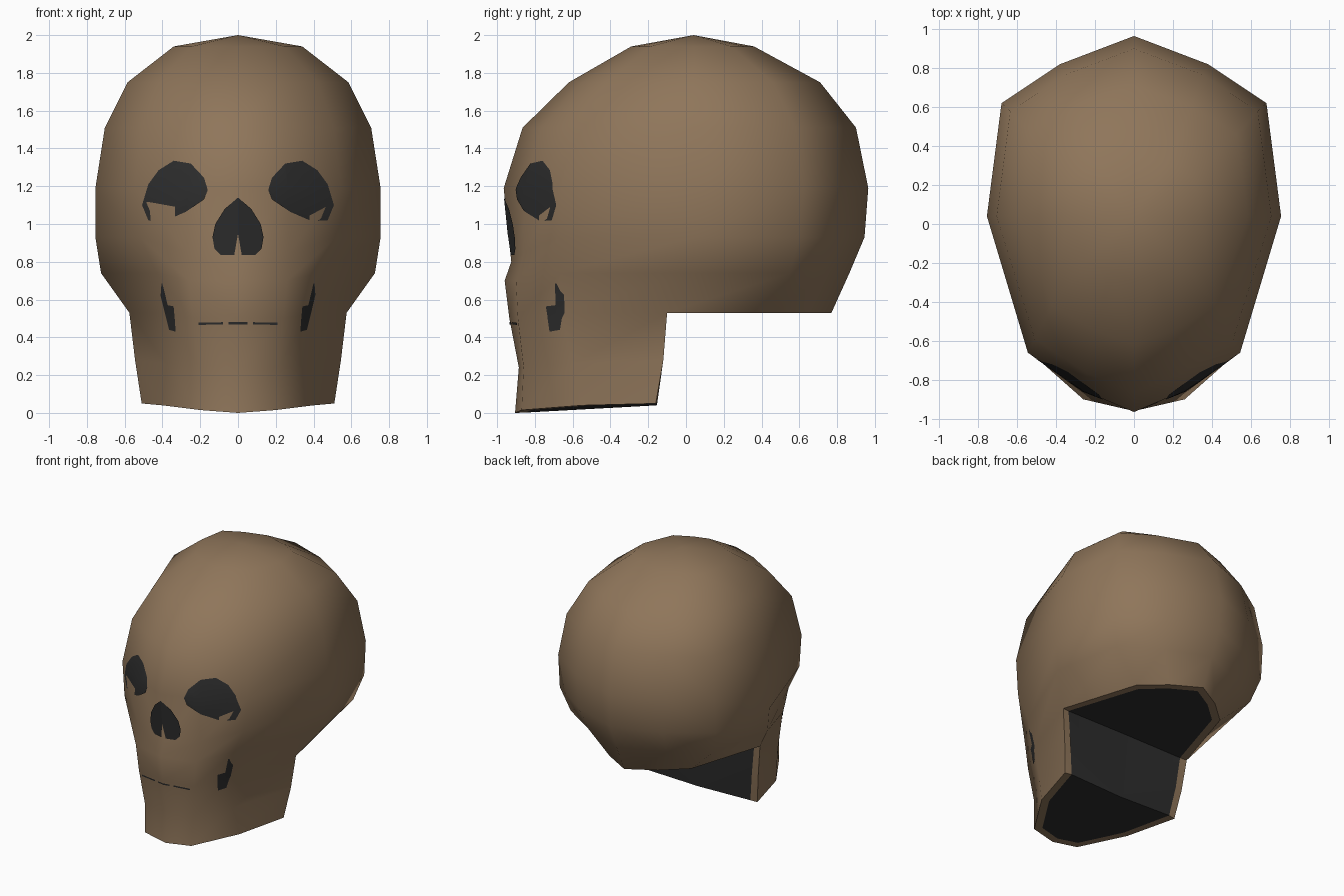
import bpy, bmesh, math
from mathutils import Vector

if "Cube" in bpy.data.objects:
    bpy.data.objects.remove(bpy.data.objects["Cube"])


def material(name, rgb):
    m = bpy.data.materials.new(name)
    m.diffuse_color = (*rgb, 1)
    m.use_nodes = True
    m.node_tree.nodes["Principled BSDF"].inputs["Base Color"].default_value = m.diffuse_color
    return m


bone = material("brown_bone", (0.275, 0.18, 0.103))
dark = material("dark_hollow", (0.026, 0.026, 0.026))


def add_object(name, bm, mats):
    me = bpy.data.meshes.new(name)
    bm.to_mesh(me)
    for m in mats:
        me.materials.append(m)
    ob = bpy.data.objects.new(name, me)
    bpy.context.collection.objects.link(ob)
    return ob


# Half cross-sections, front centre -> side -> back centre
jaw = [
    [(0, -.905, 0), (.2, -.87, .015), (.40, -.55, .04), (.51, -.16, .05)],
    [(0, -.885, .24), (.21, -.86, .24), (.38, -.60, .26), (.545, -.12, .28)],
]
cranium = [
    [(0, -.935, .5), (.24, -.89, .5), (.38, -.66, .53), (.575, -.10, .53),
     (.39, .49, .53), (.21, .65, .53), (0, .77, .53)],
    [(0, -.96, .7), (.26, -.90, .7), (.43, -.665, .74), (.725, .02, .74),
     (.62, .55, .74), (.34, .73, .74), (0, .865, .74)],
    [(0, -.925, .8), (.27, -.86, .85), (.52, -.67, .93), (.755, .04, .93),
     (.68, .60, .93), (.37, .81, .93), (0, .945, .93)],
]
# Widest outline, scaled to make the dome: height, half width, front, back
brow = [(0, -.965), (.26, -.855), (.545, -.66), (.755, .04),
        (.68, .62), (.38, .82), (0, .965)]
for z, w, f, b in [(1.19, .755, -.965, .965), (1.51, .705, -.865, .90),
                   (1.75, .585, -.62, .71), (1.94, .34, -.29, .36)]:
    cranium.append([(x * w / .755,
                     .04 + (y - .04) * ((b - .04) / .925 if y > .04 else (.04 - f) / 1.005),
                     z) for x, y in brow])

# Skull half
bm = bmesh.new()
jaw_v = [[bm.verts.new(p) for p in r] for r in jaw]
cra_v = [[bm.verts.new(p) for p in r] for r in cranium]


def bridge(a, b):
    for i in range(min(len(a), len(b)) - 1):
        bm.faces.new((a[i], a[i + 1], b[i + 1], b[i]))


rows = jaw_v + cra_v
for a, b in zip(rows, rows[1:]):
    bridge(a, b)
top = bm.verts.new((0, .04, 2))
for a, b in zip(cra_v[-1], cra_v[-1][1:]):
    bm.faces.new((a, b, top))

# Undersides: skull base, back of jaw, bottom of jaw
base_mid = bm.verts.new((0, -.10, .53))
jaw_mid = bm.verts.new((0, -.155, .04))
for loop in (cra_v[0][3:] + [base_mid],
             [base_mid, jaw_mid, jaw_v[0][3], jaw_v[1][3], cra_v[0][3]],
             jaw_v[0] + [jaw_mid]):
    bm.faces.new(loop).material_index = 1

# Mirror to the other side, then inset the dark underside
bmesh.ops.mirror(bm, geom=bm.verts[:] + bm.edges[:] + bm.faces[:],
                 axis='X', merge_dist=1e-4)
bmesh.ops.remove_doubles(bm, verts=bm.verts[:], dist=1e-4)
bmesh.ops.recalc_face_normals(bm, faces=bm.faces[:])
caps = [f for f in bm.faces if f.material_index == 1]
rim = bmesh.ops.inset_region(bm, faces=caps, thickness=.055, use_even_offset=True)
for f in rim["faces"]:
    f.material_index = 0
under = set(caps) | set(rim["faces"])
bm.normal_update()
for f in bm.faces:
    f.smooth = True
for e in bm.edges:
    if len(e.link_faces) == 2 and (
            e.calc_face_angle(0) > math.radians(65)
            or len(under & set(e.link_faces)) == 1):
        e.smooth = False
add_object("skull", bm, [bone, dark])

# Front-facing skin, used to cut the painted hollows
bm.faces.index_update()
under_ids = {f.index for f in under}
skin = bm.copy()
bmesh.ops.delete(skin, context='FACES', geom=[
    f for f in skin.faces if f.index in under_ids or f.normal.y > -.05])


def hollow(name, outline):
    """Trim the skin to a convex clockwise front-view outline (x, z)."""
    for side, sign in (("right", 1), ("left", -1)):
        pts = [(x * sign, z) for x, z in outline][::sign]
        patch = skin.copy()
        for (x0, z0), (x1, z1) in zip(pts, pts[1:] + pts[:1]):
            bmesh.ops.bisect_plane(
                patch, geom=patch.verts[:] + patch.edges[:] + patch.faces[:],
                dist=1e-6, plane_co=(x0, 0, z0),
                plane_no=Vector((z0 - z1, 0, x1 - x0)).normalized(),
                clear_outer=True)
        for f in patch.faces:
            f.material_index = 0
        bmesh.ops.translate(patch, verts=patch.verts[:], vec=(0, -.004, 0))
        add_object(side + "_" + name, patch, [dark])
        patch.free()


hollow("eye_socket", [(.25, 1.32), (.34, 1.335), (.42, 1.285), (.475, 1.21),
                      (.508, 1.10), (.475, 1.02), (.39, 1.015), (.275, 1.065),
                      (.18, 1.13), (.16, 1.18), (.18, 1.245)])
hollow("nostril", [(0, 1.14), (.07, 1.08), (.12, 1.0), (.135, .93),
                   (.125, .87), (.09, .835), (.02, .835), (0, .95)])
hollow("cheek_slot", [(.352, .68), (.405, .685), (.41, .62),
                      (.365, .44), (.33, .43), (.335, .5)])
hollow("mouth_centre", [(0, .48), (.05, .48), (.05, .468), (0, .468)])
hollow("mouth_corner", [(.08, .48), (.21, .478), (.21, .466), (.08, .468)])
skin.free()
bm.free()
